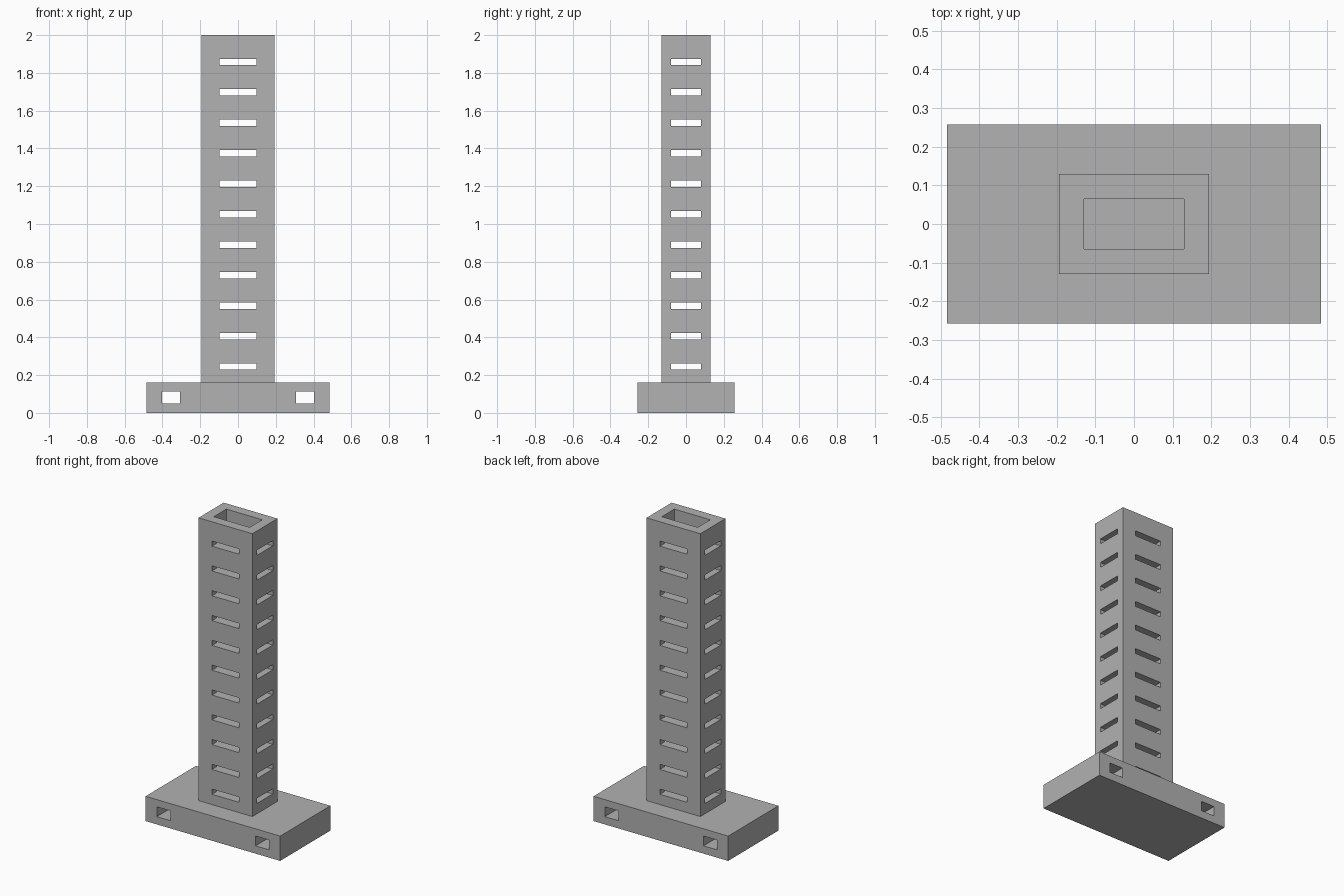
import bpy
import bmesh

if "Cube" in bpy.data.objects:
    bpy.data.objects.remove(bpy.data.objects["Cube"], do_unlink=True)

U = 2 / 31                       # design module: the model is 31 modules tall
BASE_TOP = 2.5 * U

grey = bpy.data.materials.new("plain_grey")
grey.use_nodes = True
colour = (0.445, 0.445, 0.445, 1)
grey.diffuse_color = colour
grey.node_tree.nodes["Principled BSDF"].inputs["Base Color"].default_value = colour


def rect(hx, hy, cx=0):
    return [(cx - hx, -hy), (cx + hx, -hy), (cx + hx, hy), (cx - hx, hy)]


def prisms(name, parts):
    """Object made of upright prisms, each given as (outline, bottom, top)."""
    bm = bmesh.new()
    for outline, z0, z1 in parts:
        face = bm.faces.new([bm.verts.new((x, y, z0)) for x, y in outline])
        ext = bmesh.ops.extrude_face_region(bm, geom=[face])["geom"]
        verts = [g for g in ext if isinstance(g, bmesh.types.BMVert)]
        bmesh.ops.translate(bm, verts=verts, vec=(0, 0, z1 - z0))
    bmesh.ops.recalc_face_normals(bm, faces=bm.faces)
    mesh = bpy.data.meshes.new(name)
    bm.to_mesh(mesh)
    bm.free()
    mesh.materials.append(grey)
    obj = bpy.data.objects.new(name, mesh)
    bpy.context.collection.objects.link(obj)
    return obj


def cut(target, cutter):
    """Subtract the cutter from the target, then discard the cutter."""
    cutter.hide_render = True
    mod = target.modifiers.new("cut", "BOOLEAN")
    mod.operation = "DIFFERENCE"
    mod.solver = "EXACT"
    mod.object = cutter
    bpy.ops.object.select_all(action="DESELECT")
    bpy.context.view_layer.objects.active = target
    target.select_set(True)
    bpy.ops.object.modifier_apply(modifier=mod.name)
    bpy.data.objects.remove(cutter, do_unlink=True)


# Base slab with two square-cut tunnels running front to back
base = prisms("base", [(rect(7.5 * U, 4 * U), 0, BASE_TOP)])
cut(base, prisms("tunnel_cutter", [
    (rect(0.75 * U, 5 * U, side * 5.5 * U), 0.78 * U, 1.77 * U) for side in (-1, 1)]))

# Hollow rectangular tower standing on the base
tower = prisms("tower", [(rect(3 * U, 2 * U), BASE_TOP, 2)])
cut(tower, prisms("bore_cutter", [(rect(2 * U, U), 0, 2.1)]))

# Vent slots on all four sides: one cross-shaped cutter per level
a, b, far = 1.5 * U, 1.25 * U, 4 * U
cross = [(-a, -far), (a, -far), (a, -b), (far, -b), (far, b), (a, b),
         (a, far), (-a, far), (-a, b), (-far, b), (-far, -b), (-a, -b)]
levels = [(3.8 + 2.5 * i) * U for i in range(11)]
cut(tower, prisms("slot_cutter", [
    (cross, z - 0.26 * U, z + 0.26 * U) for z in levels]))
